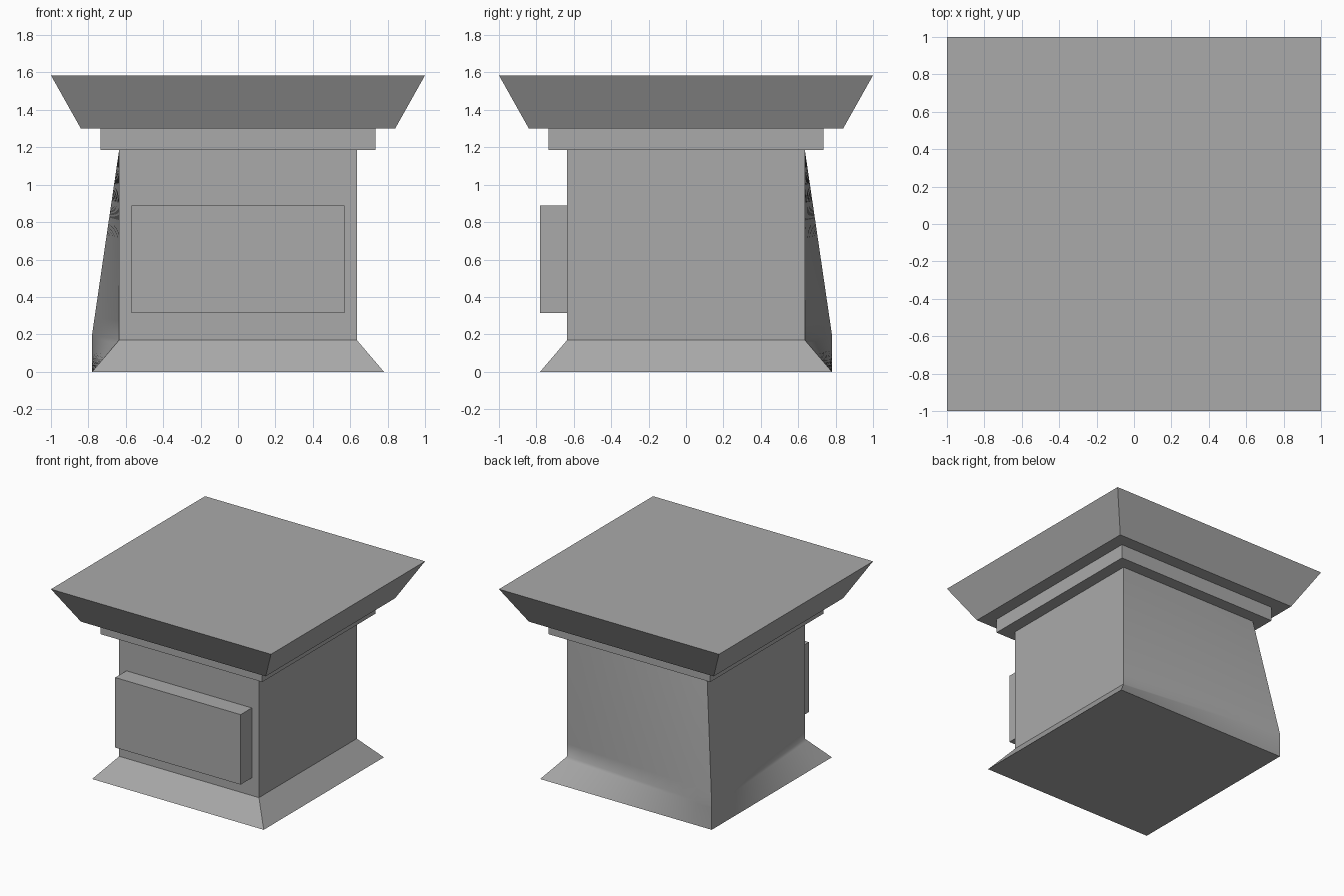
import bpy
import bmesh

cube = bpy.data.objects.get("Cube")
if cube:
    bpy.data.objects.remove(cube, do_unlink=True)

SHAFT, FOOT = 0.635, 0.78      # half widths
CORNERS = [(-1, -1), (1, -1), (1, 1), (-1, 1)]

stone = bpy.data.materials.new("grey_stone")
stone.use_nodes = True
GREY = (0.4, 0.4, 0.4, 1)
stone.diffuse_color = GREY
stone.node_tree.nodes["Principled BSDF"].inputs["Base Color"].default_value = GREY


def finish(name, bm):
    """Turn a bmesh into a named stone object."""
    mesh = bpy.data.meshes.new(name)
    bm.to_mesh(mesh)
    bm.free()
    mesh.materials.append(stone)
    obj = bpy.data.objects.new(name, mesh)
    bpy.context.collection.objects.link(obj)
    return obj


def loft(rings):
    """Closed solid through a stack of four-cornered rings."""
    bm = bmesh.new()
    loops = [[bm.verts.new(p) for p in ring] for ring in rings]
    for low, high in zip(loops, loops[1:]):
        for i in range(4):
            j = (i + 1) % 4
            bm.faces.new((low[i], low[j], high[j], high[i]))
    bm.faces.new(loops[0][::-1])
    bm.faces.new(loops[-1])
    return bm


def square(half, z):
    return [(sx * half, sy * half, z) for sx, sy in CORNERS]


# Pedestal body: flared foot, with the back left corner pulled out
fold = square(SHAFT, 0.17)
fold[3] = (-FOOT, FOOT, 0.2)
bm = loft([square(FOOT, 0), fold, square(SHAFT, 1.19)])
bmesh.ops.subdivide_edges(bm, edges=bm.edges[:], cuts=9, use_grid_fill=True)
bm.normal_update()
for face in bm.faces:          # only the two warped sides are smooth
    n = face.normal
    face.smooth = n.x < 0.3 and n.y > -0.3 and abs(n.z) < 0.9
for edge in bm.edges:
    edge.smooth = edge.calc_face_angle(0) < 0.85
finish("pedestal_body", bm)

# Neck slab and flaring cornice
finish("neck_slab", loft([square(0.735, 1.185), square(0.735, 1.3)]))
finish("cornice", loft([square(0.84, 1.3), square(1.0, 1.585)]))

# Raised panel on the front
bm = bmesh.new()
bmesh.ops.create_cube(bm, size=1)
bmesh.ops.scale(bm, vec=(1.14, 0.155, 0.575), verts=bm.verts)
bmesh.ops.translate(bm, vec=(0, -0.7025, 0.6025), verts=bm.verts)
finish("front_panel", bm)
